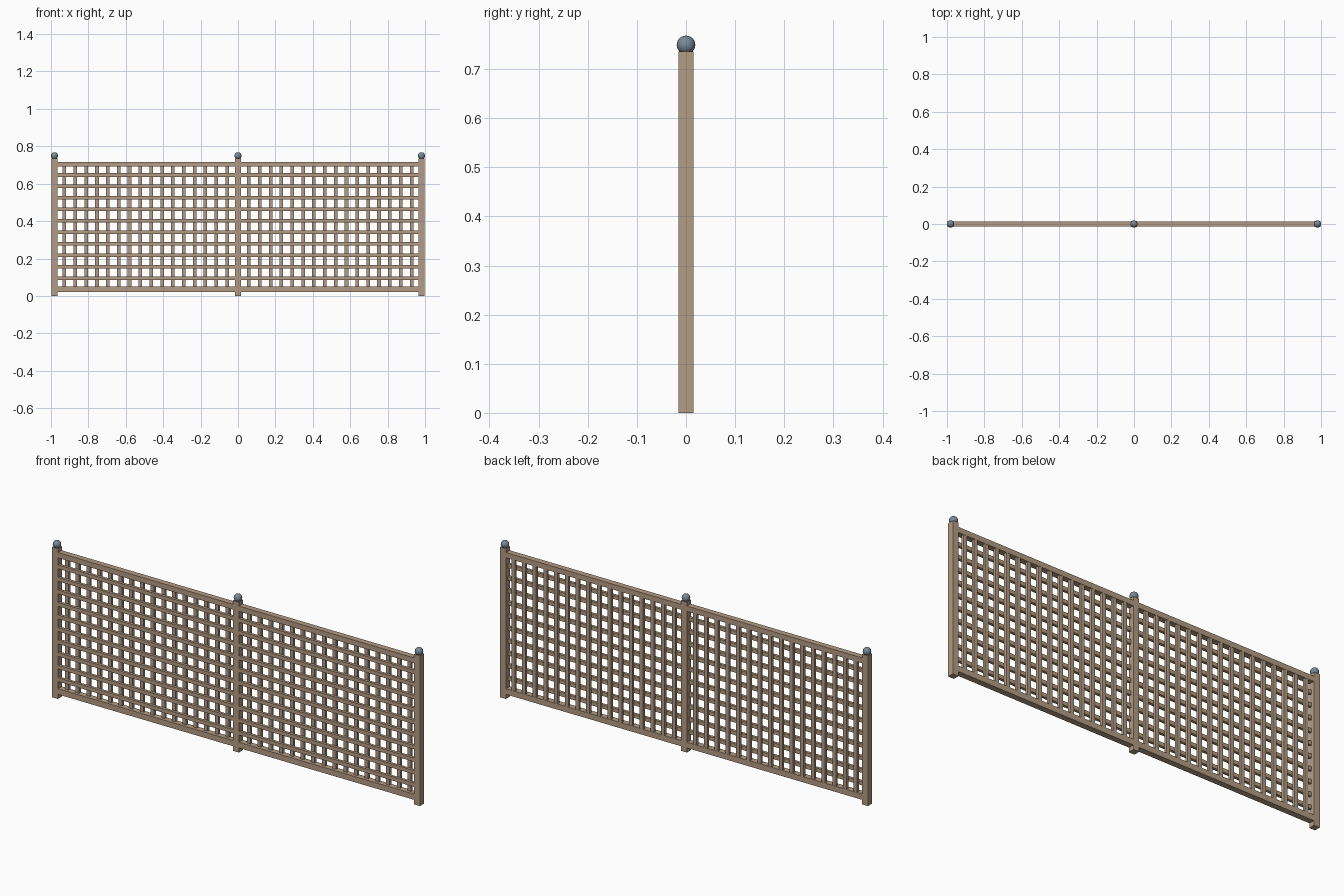
import bpy, bmesh
from mathutils import Matrix, Vector

if "Cube" in bpy.data.objects:
    bpy.data.objects.remove(bpy.data.objects["Cube"])


def material(name, rgb):
    m = bpy.data.materials.new(name)
    m.diffuse_color = (*rgb, 1)
    m.use_nodes = True
    m.node_tree.nodes["Principled BSDF"].inputs["Base Color"].default_value = m.diffuse_color
    return m


wood = material("light wood", (0.45, 0.33, 0.23))
slate = material("slate grey", (0.19, 0.25, 0.30))


def finish(bm, name, mat):
    me = bpy.data.meshes.new(name)
    bm.to_mesh(me)
    bm.free()
    me.materials.append(mat)
    ob = bpy.data.objects.new(name, me)
    bpy.context.collection.objects.link(ob)
    return ob


def boxes(name, items, mat=wood):
    """One object made of several boxes, each given as (centre, size)."""
    bm = bmesh.new()
    for centre, size in items:
        mtx = Matrix.Translation(centre) @ Matrix.Diagonal(Vector((*size, 1)))
        bmesh.ops.create_cube(bm, size=1, matrix=mtx)
    return finish(bm, name, mat)


POST_X = (-0.981, 0, 0.981)
POST_TOP = 0.736
SLAT = 0.019        # slat face width
DEPTH = 0.0135      # slat thickness, front and back layers meet at y = 0

# Posts and their ball finials
for label, x in zip(("left", "middle", "right"), POST_X):
    boxes(f"{label}_post", [((x, 0, POST_TOP / 2), (0.031, 0.031, POST_TOP))])
    bm = bmesh.new()
    bmesh.ops.create_uvsphere(bm, u_segments=20, v_segments=12, radius=0.019,
                              matrix=Matrix.Translation((x, 0, 0.749)))
    for f in bm.faces:
        f.smooth = True
    finish(bm, f"{label}_ball_finial", slate)

# Top and bottom rails
for label, z, h in (("top", 0.704, 0.026), ("bottom", 0.036, 0.028)):
    boxes(f"{label}_rail", [((s * 0.4905, 0, z), (0.95, 0.029, h)) for s in (-1, 1)])

# Horizontal slats on the front layer
boxes("horizontal_slats",
      [((s * 0.4905, -DEPTH / 2, 0.094 + i * 0.0614), (0.95, DEPTH, SLAT))
       for i in range(10) for s in (-1, 1)])

# Vertical slats on the back layer
boxes("vertical_slats",
      [((s * 0.058 * k, DEPTH / 2, 0.37), (SLAT, DEPTH, 0.65))
       for k in range(1, 17) for s in (-1, 1)])
